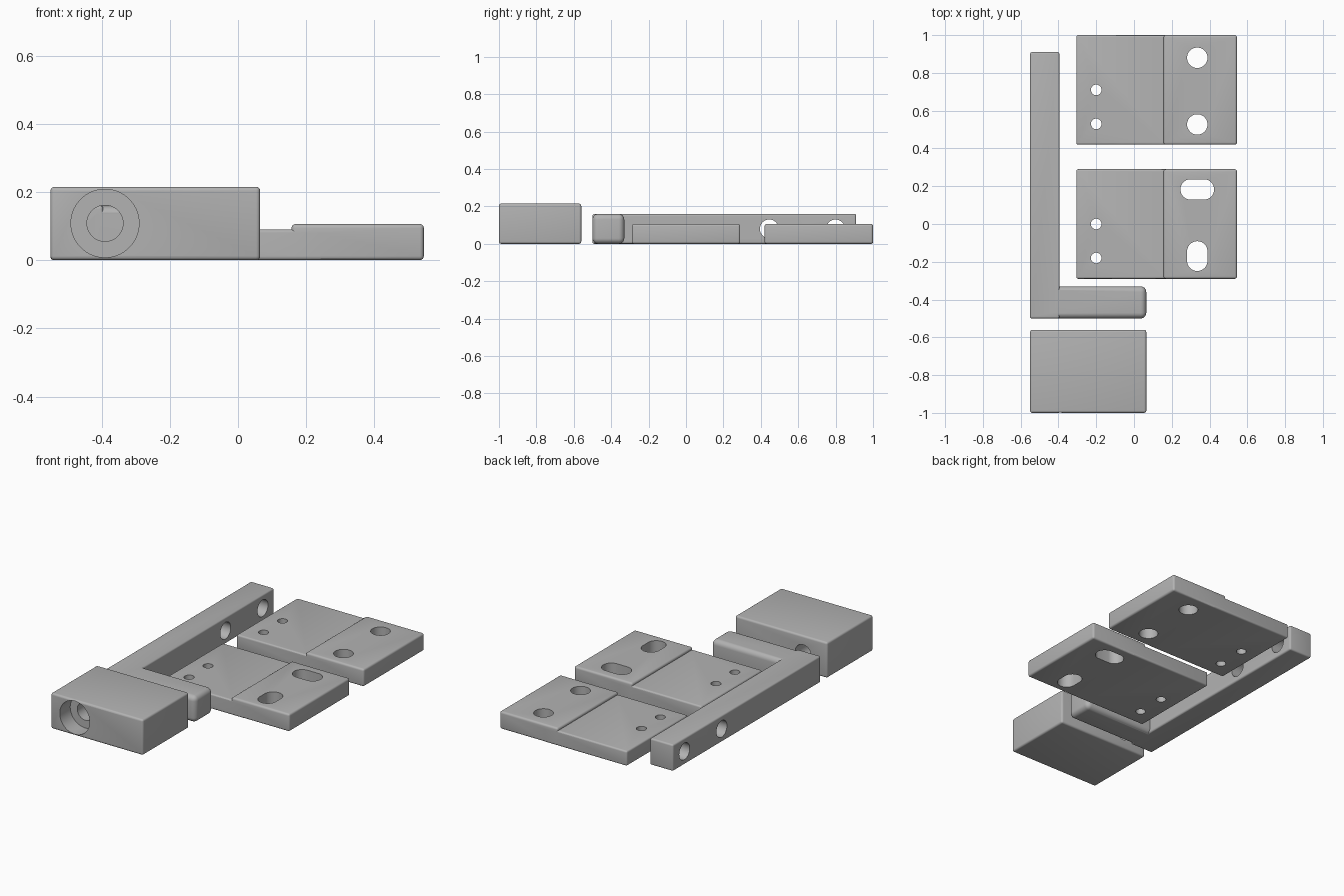
import bpy
import bmesh
import math
from mathutils import Matrix, Vector

cube = bpy.data.objects.get("Cube")
if cube:
    bpy.data.objects.remove(cube, do_unlink=True)

grey = bpy.data.materials.new("plain grey")
grey.use_nodes = True
grey.diffuse_color = (0.45, 0.45, 0.45, 1)
grey.node_tree.nodes["Principled BSDF"].inputs["Base Color"].default_value = grey.diffuse_color


def make_object(name, bm):
    mesh = bpy.data.meshes.new(name)
    bm.to_mesh(mesh)
    bm.free()
    mesh.materials.append(grey)
    obj = bpy.data.objects.new(name, mesh)
    bpy.context.collection.objects.link(obj)
    return obj


def rounded_box(name, low, high, radius, segments=4):
    low, high = Vector(low), Vector(high)
    bm = bmesh.new()
    bmesh.ops.create_cube(bm, size=1)
    for v in bm.verts:
        v.co = (low + high) / 2 + Vector(a * b for a, b in zip(v.co, high - low))
    bmesh.ops.bevel(bm, geom=bm.edges[:], offset=radius, segments=segments,
                    profile=0.5, affect='EDGES')
    return make_object(name, bm)


def hole_cutter(centre, radius, depth, axis='Z', slot=(0, 0), sides=48):
    """Prism along an axis; slot stretches its outline into a capsule."""
    bm = bmesh.new()
    bmesh.ops.create_cone(bm, cap_ends=True, segments=sides, radius1=radius,
                          radius2=radius, depth=depth,
                          matrix=Matrix.Rotation(math.pi / sides, 4, 'Z'))
    for v in bm.verts:
        v.co.x += math.copysign(slot[0] / 2, v.co.x)
        v.co.y += math.copysign(slot[1] / 2, v.co.y)
    turn = {'X': Matrix.Rotation(math.pi / 2, 4, 'Y'),
            'Y': Matrix.Rotation(math.pi / 2, 4, 'X'),
            'Z': Matrix.Identity(4)}[axis]
    bm.transform(Matrix.Translation(centre) @ turn)
    return make_object("cutter", bm)


def combine(obj, other, operation):
    mod = obj.modifiers.new("combine", 'BOOLEAN')
    mod.operation = operation
    mod.solver = 'EXACT'
    mod.object = other
    bpy.context.view_layer.objects.active = obj
    bpy.ops.object.modifier_apply(modifier=mod.name)
    bpy.data.objects.remove(other, do_unlink=True)


def finish(obj):
    bpy.ops.object.select_all(action='DESELECT')
    obj.select_set(True)
    bpy.context.view_layer.objects.active = obj
    bpy.ops.object.shade_smooth_by_angle(angle=math.radians(35))


# Block with a counterbored hole through it
block = rounded_box("counterbored_block", (-0.55, -1, 0), (0.065, -0.56, 0.215), 0.012)
combine(block, hole_cutter((-0.39, -1, 0.108), 0.1, 0.2, 'Y'), 'DIFFERENCE')
combine(block, hole_cutter((-0.39, -0.75, 0.108), 0.053, 0.8, 'Y'), 'DIFFERENCE')
finish(block)

# L-shaped arm: long bar, rounded foot, two cross holes
arm = rounded_box("l_shaped_arm", (-0.55, -0.5, 0), (-0.395, 0.91, 0.16), 0.01)
foot = rounded_box("foot", (-0.45, -0.5, 0), (0.065, -0.33, 0.16), 0.03, 6)
combine(arm, foot, 'UNION')
for y in (0.445, 0.8):
    combine(arm, hole_cutter((-0.47, y, 0.08), 0.05, 0.5, 'X'), 'DIFFERENCE')
finish(arm)


# Stepped plates: thin half, thicker half, two screw holes, two large openings
def stepped_plate(name, y, openings):
    plate = rounded_box(name, (-0.305, y - 0.29, 0), (0.25, y + 0.29, 0.09), 0.01)
    thick = rounded_box("thick", (0.157, y - 0.29, 0), (0.545, y + 0.29, 0.106), 0.012)
    combine(plate, thick, 'UNION')
    for dy in (0, -0.18):
        combine(plate, hole_cutter((-0.2, y + dy, 0.05), 0.028, 0.4), 'DIFFERENCE')
    for dy, slot in openings:
        combine(plate, hole_cutter((0.335, y + dy, 0.05), 0.054, 0.4, slot=slot), 'DIFFERENCE')
    finish(plate)


stepped_plate("slotted_plate", 0, [(0.183, (0.07, 0)), (-0.17, (0, 0.05))])
stepped_plate("round_hole_plate", 0.71, [(0.17, (0, 0)), (-0.183, (0, 0))])
